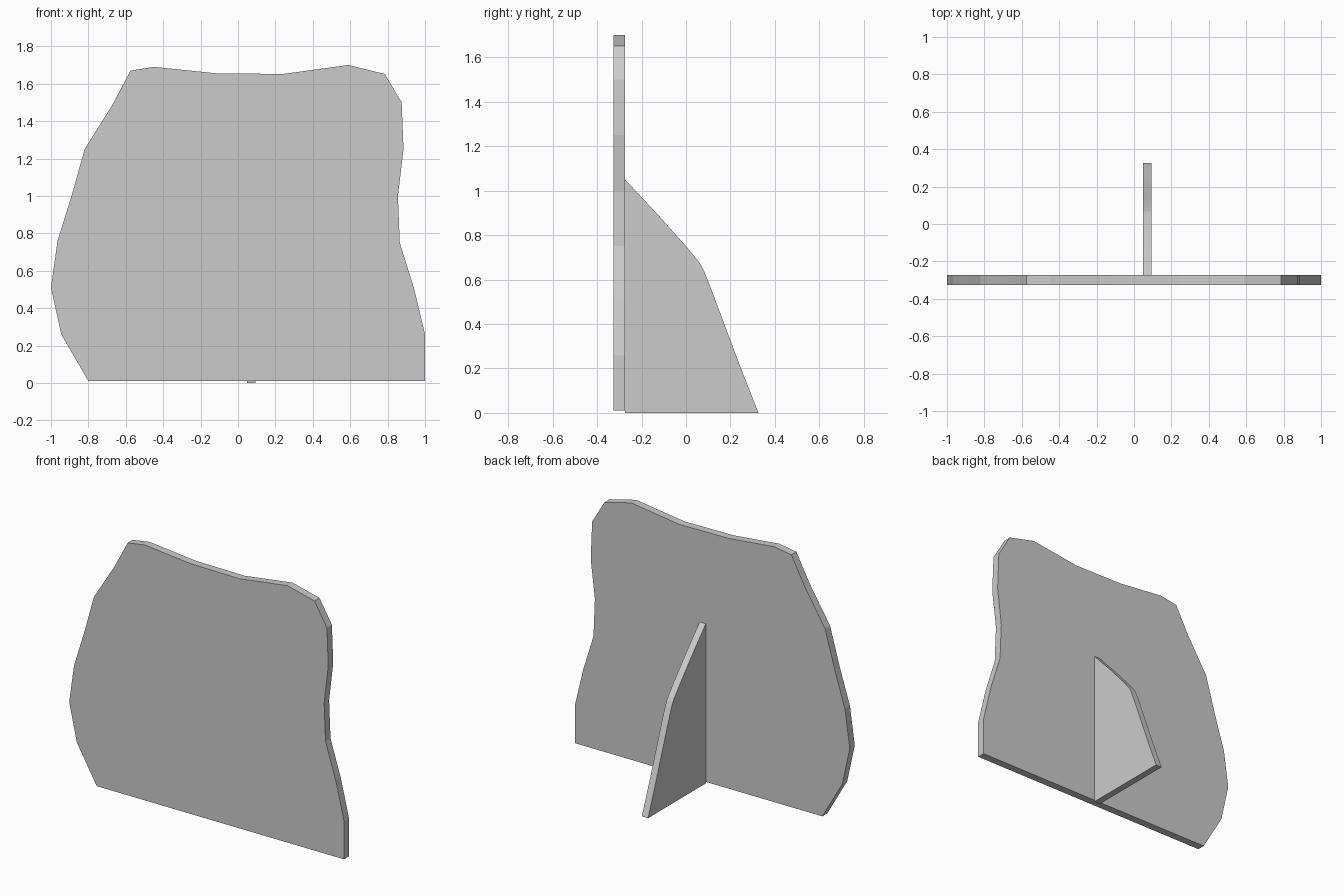
import bpy, bmesh
from mathutils import Vector

if "Cube" in bpy.data.objects:
    bpy.data.objects.remove(bpy.data.objects["Cube"])


def slab(name, outline, to_3d, depth):
    """Flat plate: place a 2D outline in space and extrude it along depth."""
    bm = bmesh.new()
    face = bm.faces.new([bm.verts.new(to_3d(a, z)) for a, z in outline])
    ext = bmesh.ops.extrude_face_region(bm, geom=[face], use_keep_orig=True)
    moved = [g for g in ext["geom"] if isinstance(g, bmesh.types.BMVert)]
    bmesh.ops.translate(bm, verts=moved, vec=Vector(depth))
    bmesh.ops.recalc_face_normals(bm, faces=bm.faces)
    mesh = bpy.data.meshes.new(name)
    bm.to_mesh(mesh)
    bm.free()
    obj = bpy.data.objects.new(name, mesh)
    bpy.context.collection.objects.link(obj)
    return obj


# Upright panel with an irregular outline (x, z)
panel = [(-0.80, 0.01), (-0.945, 0.26), (-1.0, 0.51), (-0.965, 0.76),
         (-0.89, 1.0), (-0.82, 1.25), (-0.67, 1.49), (-0.575, 1.67),
         (-0.45, 1.69), (-0.12, 1.656), (0.24, 1.652), (0.59, 1.70),
         (0.785, 1.652), (0.875, 1.50), (0.885, 1.25), (0.855, 1.0),
         (0.865, 0.75), (0.94, 0.51), (1.0, 0.26), (1.0, 0.01)]
slab("standing_panel", panel, lambda x, z: (x, -0.326, z), (0, 0.052, 0))

# Support fin behind the panel (y, z)
fin = [(-0.274, 0.0), (0.326, 0.0), (0.24, 0.22), (0.105, 0.58),
       (0.085, 0.63), (0.068, 0.665), (0.05, 0.69), (0.0, 0.75),
       (-0.12, 0.885), (-0.274, 1.05)]
slab("support_fin", fin, lambda y, z: (0.048, y, z), (0.045, 0, 0))
